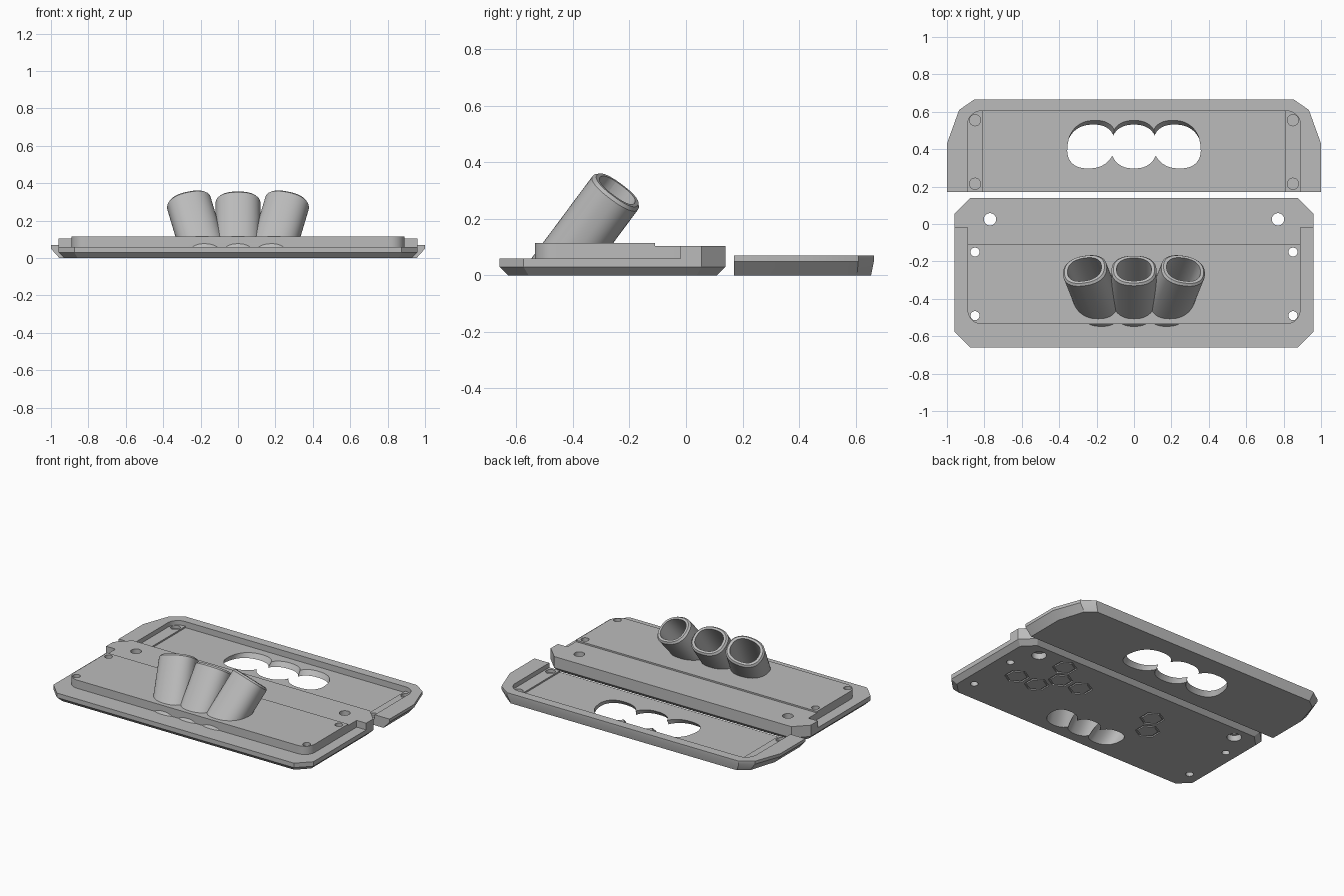
import bpy, bmesh, math
from mathutils import Vector

if "Cube" in bpy.data.objects:
    bpy.data.objects.remove(bpy.data.objects["Cube"])

grey = bpy.data.materials.new("plain grey")
grey.use_nodes = True
grey.diffuse_color = (0.5, 0.5, 0.5, 1)
grey.node_tree.nodes["Principled BSDF"].inputs["Base Color"].default_value = (0.5, 0.5, 0.5, 1)


def loft(name, rings):
    """Closed solid through a list of matching rings of points."""
    bm = bmesh.new()
    rows = [[bm.verts.new(p) for p in ring] for ring in rings]
    n = len(rows[0])
    for a, b in zip(rows, rows[1:]):
        for i in range(n):
            j = (i + 1) % n
            bm.faces.new((a[i], a[j], b[j], b[i]))
    bm.faces.new(rows[0][::-1])
    bm.faces.new(rows[-1])
    bmesh.ops.recalc_face_normals(bm, faces=bm.faces)
    mesh = bpy.data.meshes.new(name)
    bm.to_mesh(mesh)
    bm.free()
    mesh.materials.append(grey)
    ob = bpy.data.objects.new(name, mesh)
    bpy.context.collection.objects.link(ob)
    return ob


def prism(name, outline, z0, z1):
    return loft(name, [[(x, y, z) for x, y in outline] for z in (z0, z1)])


def combine(target, other, operation="DIFFERENCE"):
    """Apply a boolean and discard the helper."""
    other.hide_render = True
    mod = target.modifiers.new("cut", "BOOLEAN")
    mod.object, mod.operation, mod.solver = other, operation, "EXACT"
    bpy.ops.object.select_all(action="DESELECT")
    bpy.context.view_layer.objects.active = target
    target.select_set(True)
    bpy.ops.object.modifier_apply(modifier=mod.name)
    bpy.data.objects.remove(other)


def mirrored(half):
    """Complete an outline given by its +x half."""
    return half + [(-x, y) for x, y in reversed(half)]


def box(x, y0, y1):
    return mirrored([(x, y0), (x, y1)])


def octagon(x, y0, y1, c):
    return mirrored([(x - c, y0), (x, y0 + c), (x, y1 - c), (x - c, y1)])


def rounded_end(x, y_round, y_flat, r):
    """Rectangle with two rounded corners at the y_round end."""
    s = 1 if y_flat > y_round else -1
    arc = [(x - r + r * math.sin(a), y_round + s * r * (1 - math.cos(a)))
           for a in (math.pi / 2 * i / 10 for i in range(11))]
    return mirrored(arc + [(x, y_flat)])


def disc(x, y, r, n=32, turn=0.0):
    return [(x + r * math.cos(turn + math.tau * i / n),
             y + r * math.sin(turn + math.tau * i / n)) for i in range(n)]


def oval(centre, axis, rx, ry, n=56):
    """Squarish oval ring across an axis."""
    d = axis.normalized()
    u = (Vector((1, 0, 0)) - d * d.x).normalized()
    v = d.cross(u)

    def power(t):
        return math.copysign(abs(t) ** 0.85, t)
    return [centre + u * rx * power(math.cos(math.tau * i / n))
            + v * ry * power(math.sin(math.tau * i / n)) for i in range(n)]


def slide(ring, axis, z):
    """Move ring points along the axis to a level plane."""
    return [p + axis * ((z - p.z) / axis.z) for p in ring]


def finish(ob):
    bpy.ops.object.select_all(action="DESELECT")
    bpy.context.view_layer.objects.active = ob
    ob.select_set(True)
    bpy.ops.object.shade_smooth_by_angle(angle=math.radians(30))


# Base plate with chamfered underside
inner = octagon(0.93, -0.63, 0.11, 0.073)
outer = octagon(0.96, -0.66, 0.14, 0.085)
base = loft("base_plate", [[(x, y, 0) for x, y in inner],
                           [(x, y, 0.03) for x, y in outer],
                           [(x, y, 0.06) for x, y in outer]])

# Raised plateau, lower shelf and full width back bar
combine(base, prism("plateau", rounded_end(0.89, -0.535, 0.05, 0.075), 0.04, 0.115), "UNION")
combine(base, prism("shelf_cut", box(1.2, -0.11, 0.3), 0.105, 0.2))
bar = mirrored([(0.96, -0.02), (0.96, 0.055), (0.875, 0.14)])
combine(base, prism("back_bar", bar, 0.045, 0.105), "UNION")

# Three leaning tubes, the outer two splayed
tubes = [(Vector((side * 0.265, -0.243, 0.302)),
          Vector((side * 0.24, 0.595, 0.8)).normalized()) for side in (-1, 0, 1)]
for top, axis in tubes:
    body = oval(top, axis, 0.12, 0.1)
    below_rim = [p - axis * 0.012 for p in body]
    lip = oval(top, axis, 0.11, 0.09)
    combine(base, loft("tube", [slide(body, axis, 0.05), below_rim, lip]), "UNION")
for top, axis in tubes:
    bore = oval(top, axis, 0.093, 0.076)
    combine(base, loft("bore", [slide(bore, axis, -0.02), [p + axis * 0.03 for p in bore]]))

# Screw holes and counterbored back holes
for side in (-1, 1):
    for y in (-0.49, -0.15):
        combine(base, prism("screw_hole", disc(side * 0.85, y, 0.024), -0.1, 0.3))
    combine(base, prism("back_hole", disc(side * 0.77, 0.025, 0.033), -0.1, 0.3))
    combine(base, prism("counterbore", disc(side * 0.77, 0.025, 0.045), -0.1, 0.04))

# Shallow hexagon grooves underneath
hexes = [(0.555, 0.01), (0.71, -0.255), (0.477, -0.122), (0.555, -0.255),
         (0.322, -0.122), (-0.245, -0.122), (-0.322, -0.255)]
for x, y in hexes:
    groove = prism("groove", disc(x, y, 0.076, 6, math.pi / 6), -0.02, 0.008)
    combine(groove, prism("island", disc(x, y, 0.063, 6, math.pi / 6), -0.05, 0.05))
    combine(base, groove)
finish(base)

# Cover with sloping ends
rim = mirrored([(1.0, 0.17), (1.0, 0.43), (0.935, 0.61), (0.855, 0.665)])
foot = mirrored([(0.955, 0.17), (0.955, 0.43), (0.9, 0.605), (0.835, 0.655)])
cover = loft("cover_plate", [[(x, y, 0) for x, y in foot],
                             [(x, y, 0.05) for x, y in rim],
                             [(x, y, 0.07) for x, y in rim]])

# Pocket open at the near edge, with end ledges
combine(cover, prism("pocket", rounded_end(0.89, 0.605, 0.1, 0.075), 0.04, 0.2))
combine(cover, prism("deep_pocket", box(0.81, 0.1, 0.605), 0.03, 0.2))

# Blind screw holes in the ledges
for side in (-1, 1):
    for y in (0.215, 0.555):
        combine(cover, prism("insert_hole", disc(side * 0.85, y, 0.03), 0.02, 0.2))

# Slanted three lobed opening
for side in (-1, 0, 1):
    axis = Vector((-side * 0.24, 0.595, 0.8)).normalized()
    ring = oval(Vector((side * 0.235, 0.403, 0)), axis, 0.125, 0.103)
    combine(cover, loft("opening", [slide(ring, axis, -0.05), slide(ring, axis, 0.15)]))
finish(cover)
